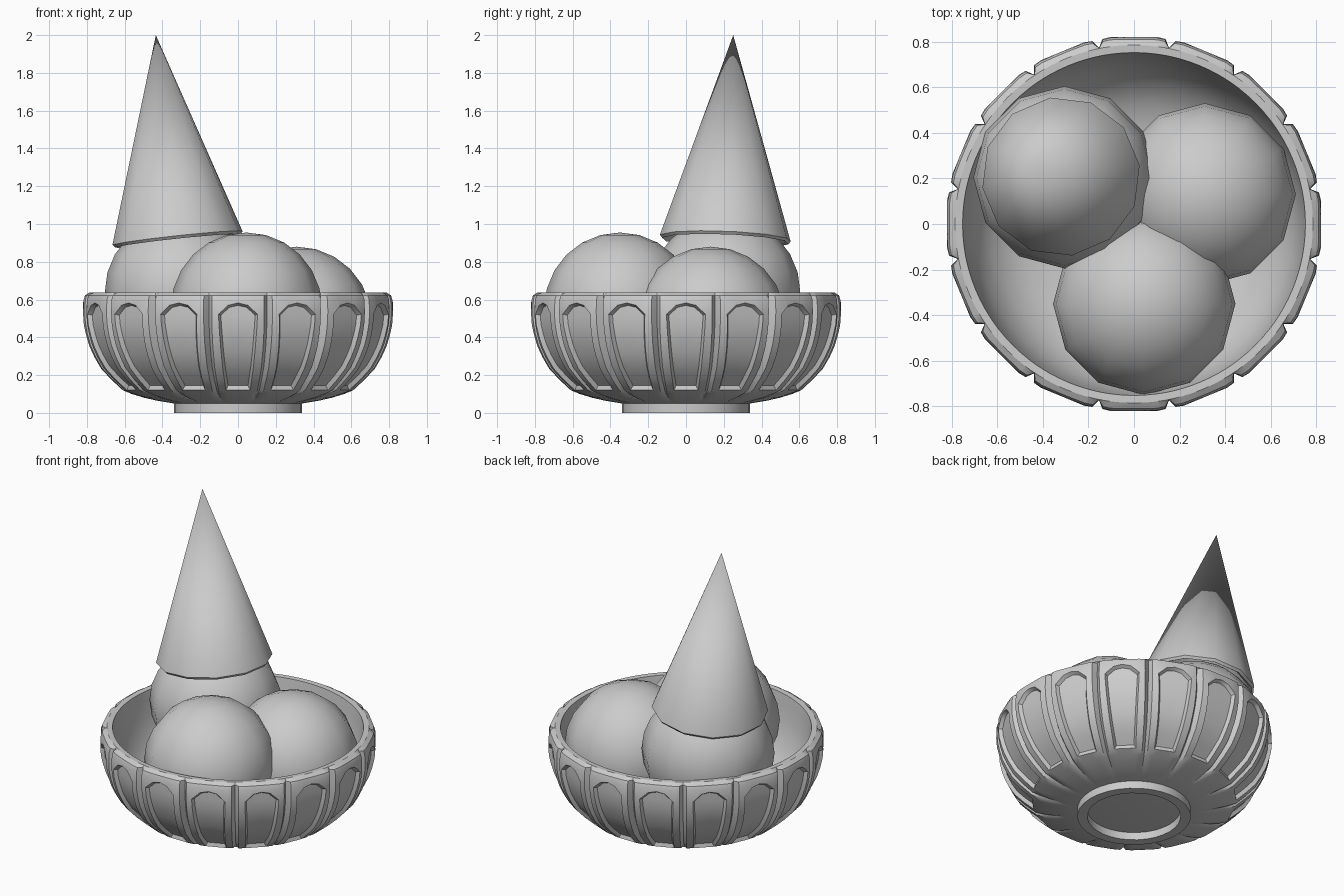
import bpy, bmesh, math
from mathutils import Vector, Matrix

if "Cube" in bpy.data.objects:
    bpy.data.objects.remove(bpy.data.objects["Cube"])

D = math.radians


def finish(name, bm, angle=40):
    bmesh.ops.remove_doubles(bm, verts=bm.verts, dist=1e-5)
    bmesh.ops.recalc_face_normals(bm, faces=bm.faces)
    me = bpy.data.meshes.new(name)
    bm.to_mesh(me)
    bm.free()
    ob = bpy.data.objects.new(name, me)
    bpy.context.collection.objects.link(ob)
    bpy.ops.object.select_all(action='DESELECT')
    ob.select_set(True)
    bpy.context.view_layer.objects.active = ob
    bpy.ops.object.shade_smooth_by_angle(angle=D(angle))
    return ob


def bridge(bm, rings):
    """Quads between neighbouring closed rings; returns {(row, column): face}."""
    faces = {}
    n = len(rings[0])
    for i in range(len(rings) - 1):
        for j in range(n):
            k = (j + 1) % n
            faces[i, j] = bm.faces.new((rings[i][j], rings[i][k], rings[i + 1][k], rings[i + 1][j]))
    return faces


def lathe(name, profile, n, phase=0.0):
    bm = bmesh.new()
    rings = [[bm.verts.new((r * math.cos(phase + math.tau * j / n),
                            r * math.sin(phase + math.tau * j / n), z))
              for j in range(n)] for r, z in profile]
    bridge(bm, rings)
    return finish(name, bm)


# Bowl: outer wall of 16 flat panels with grooves between them
PANELS = 16
OUTER = [(0.05, 0.34), (0.07, 0.46), (0.095, 0.55), (0.12, 0.61), (0.18, 0.675), (0.24, 0.73),
         (0.30, 0.763), (0.36, 0.79), (0.45, 0.815), (0.52, 0.82), (0.59, 0.82), (0.622, 0.81), (0.638, 0.785)]


def radius(z):
    for (z0, r0), (z1, r1) in zip(OUTER, OUTER[1:]):
        if z <= z1:
            return r0 + (r1 - r0) * (z - z0) / (z1 - z0)
    return OUTER[-1][1]


# rows: (height or None for window rows, window fraction, panel relief)
WIN = 7
rows = [(0.05, 0, 0), (0.065, 0, 0.3), (0.08, 0, 0.6), (0.1, 0, 0.9)]
rows += [(None, i / WIN, 1) for i in range(WIN + 1)]
rows += [(0.6, 1, 1), (0.622, 1, 0.7), (0.638, 1, 0)]
# columns: (window position, drop of the arched top, kind)
cols = [(0, 0.03, 'groove'), (-1.5, 0.045, 'edge'), (-1, 0.06, 'win'), (-0.5, 0.012, 'win'), (0, 0, 'win'),
        (0.5, 0.012, 'win'), (1, 0.06, 'win'), (1.5, 0.045, 'edge')]

bm = bmesh.new()
rings, angles = [], []
for z_row, v, g in rows:
    ring = []
    for p in range(PANELS):
        for u, drop, kind in cols:
            z = z_row if z_row is not None else 0.12 + v * (0.582 - drop - 0.12)
            r = radius(z)
            if kind == 'groove':
                a = D(-11.25)
                r -= 0.032 * g
            elif kind == 'edge':
                a = D(math.copysign(9.7, u))
                r += 0.003 * g
            else:
                a = D(u * (6 + 1.2 * v))
                r *= 1 + g * (1 / math.cos(a) - 1)
            a += math.tau * p / PANELS
            ring.append(bm.verts.new((r * math.cos(a), r * math.sin(a), z)))
    rings.append(ring)
base = rings[0]
# Rim and hollow inside
for r, z in [(0.752, 0.636), (0.745, 0.58), (0.735, 0.48), (0.7, 0.34), (0.63, 0.22), (0.52, 0.13), (0.38, 0.09)]:
    ring = []
    for v in rings[len(rows) - 1]:
        a = math.atan2(v.co.y, v.co.x)
        ring.append(bm.verts.new((r * math.cos(a), r * math.sin(a), z)))
    rings.append(ring)
faces = bridge(bm, rings)
bm.faces.new(base[::-1])
bm.faces.new(rings[-1])
bmesh.ops.recalc_face_normals(bm, faces=bm.faces)
# Recessed arched window in every panel
window = [f for (i, j), f in faces.items() if 4 <= i < 4 + WIN and 2 <= j % len(cols) <= 5]
bmesh.ops.inset_region(bm, faces=window, thickness=0.013, depth=-0.022, use_even_offset=True, use_boundary=True)
finish("bowl", bm, 32)

# Foot ring
lathe("foot_ring", [(0.28, 0.06), (0.28, 0.0), (0.34, 0.0), (0.34, 0.07)], 32)

# Ice cream scoops
for name, centre in (("scoop_front", (0.045, -0.35, 0.555)),
                     ("scoop_right", (0.31, 0.13, 0.48)),
                     ("scoop_left", (-0.305, 0.205, 0.64))):
    bm = bmesh.new()
    bmesh.ops.create_uvsphere(bm, u_segments=12, v_segments=12, radius=0.4)
    finish(name, bm, 60).location = centre

# Tilted upside-down cone with a thin lip
apex, mid = Vector((-0.435, 0.25, 2.0)), Vector((-0.32, 0.208, 0.925))
axis = apex - mid
cone = lathe("cone", [(0.0, axis.length), (0.35, 0.0), (0.338, -0.015), (0.315, 0.0), (0.0, axis.length - 0.1)],
             12, D(8))
cone.matrix_world = Matrix.Translation(mid) @ Vector((0, 0, 1)).rotation_difference(axis).to_matrix().to_4x4()
